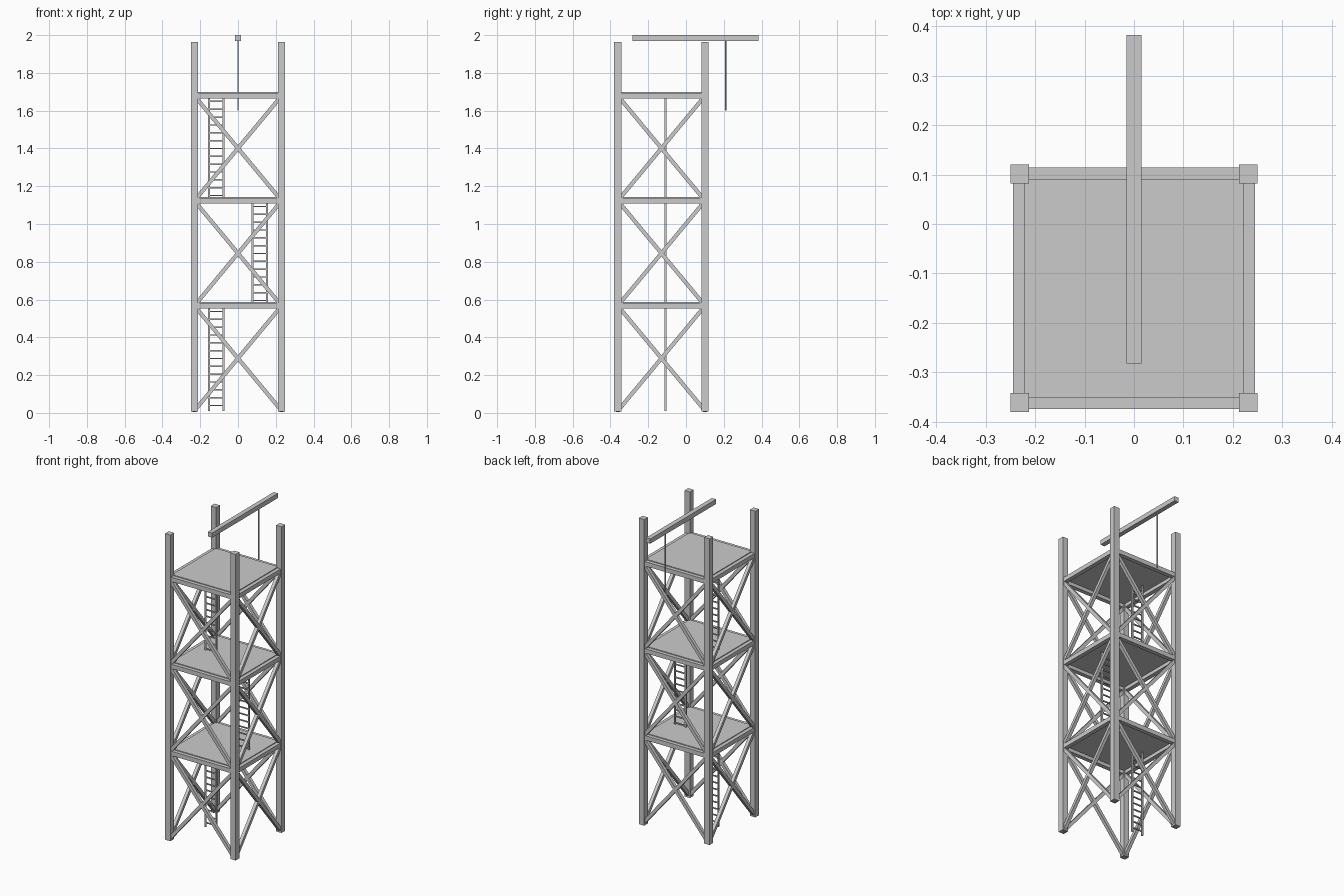
import bpy
from mathutils import Vector

if "Cube" in bpy.data.objects:
    bpy.data.objects.remove(bpy.data.objects["Cube"])

YC = -0.13           # tower centre in y
R = 0.231            # post centre offset
Z0, STORY = 0.011, 0.556


def box(name, size, loc, rot=None):
    bpy.ops.mesh.primitive_cube_add(size=1, location=loc)
    ob = bpy.context.object
    ob.name = name
    ob.scale = size
    if rot:
        ob.rotation_euler = rot
    bpy.ops.object.transform_apply(location=False, rotation=True, scale=True)
    return ob


def strut(name, a, b, w):
    a, b = Vector(a), Vector(b)
    d = b - a
    # keep the section square to the wall the strut lies in
    axis = 'Y'
    box(name, (w, w, d.length), (a + b) / 2, d.to_track_quat('Z', axis).to_euler())


def rod(name, r, z1, z2, x, y):
    bpy.ops.mesh.primitive_cylinder_add(vertices=8, radius=r, depth=z2 - z1,
                                        location=(x, y, (z1 + z2) / 2))
    bpy.context.object.name = name


# Corner posts
corners = [(-R, YC - R), (R, YC - R), (R, YC + R), (-R, YC + R)]
for x, y in corners:
    box("corner_post", (0.038, 0.038, 1.956), (x, y, 0.985))

for i in range(3):
    zb = Z0 + i * STORY
    zt = zb + STORY
    # Crossed braces and horizontal beams on each side
    for k in range(4):
        (ax, ay), (bx, by) = corners[k], corners[(k + 1) % 4]
        strut("cross_brace", (ax, ay, zb), (bx, by, zt), 0.021)
        strut("cross_brace", (bx, by, zb), (ax, ay, zt), 0.021)
        along_x = k % 2 == 0
        size = (2 * R, 0.027, 0.028) if along_x else (0.027, 2 * R, 0.028)
        box("floor_beam", size, ((ax + bx) / 2, (ay + by) / 2, zt))
    # Deck
    box("deck", (0.442, 0.442, 0.011), (0, YC, zt + 0.0135))
    # Ladder, alternating sides
    lx = 0.115 if i == 1 else -0.115
    lz = zb if i == 0 else zb + 0.018
    for s in (-1, 1):
        box("ladder_rail", (0.009, 0.009, zt - lz), (lx + s * 0.038, -0.108, (zt + lz) / 2))
    for n in range(13):
        box("ladder_rung", (0.076, 0.007, 0.007), (lx, -0.108, zb + 0.028 + n * 0.0415))

# Hoist beam and rope
box("hoist_beam", (0.03, 0.665, 0.03), (0, 0.05, 1.985))
rod("hoist_rope", 0.0038, 1.602, 1.97, 0, 0.21)
